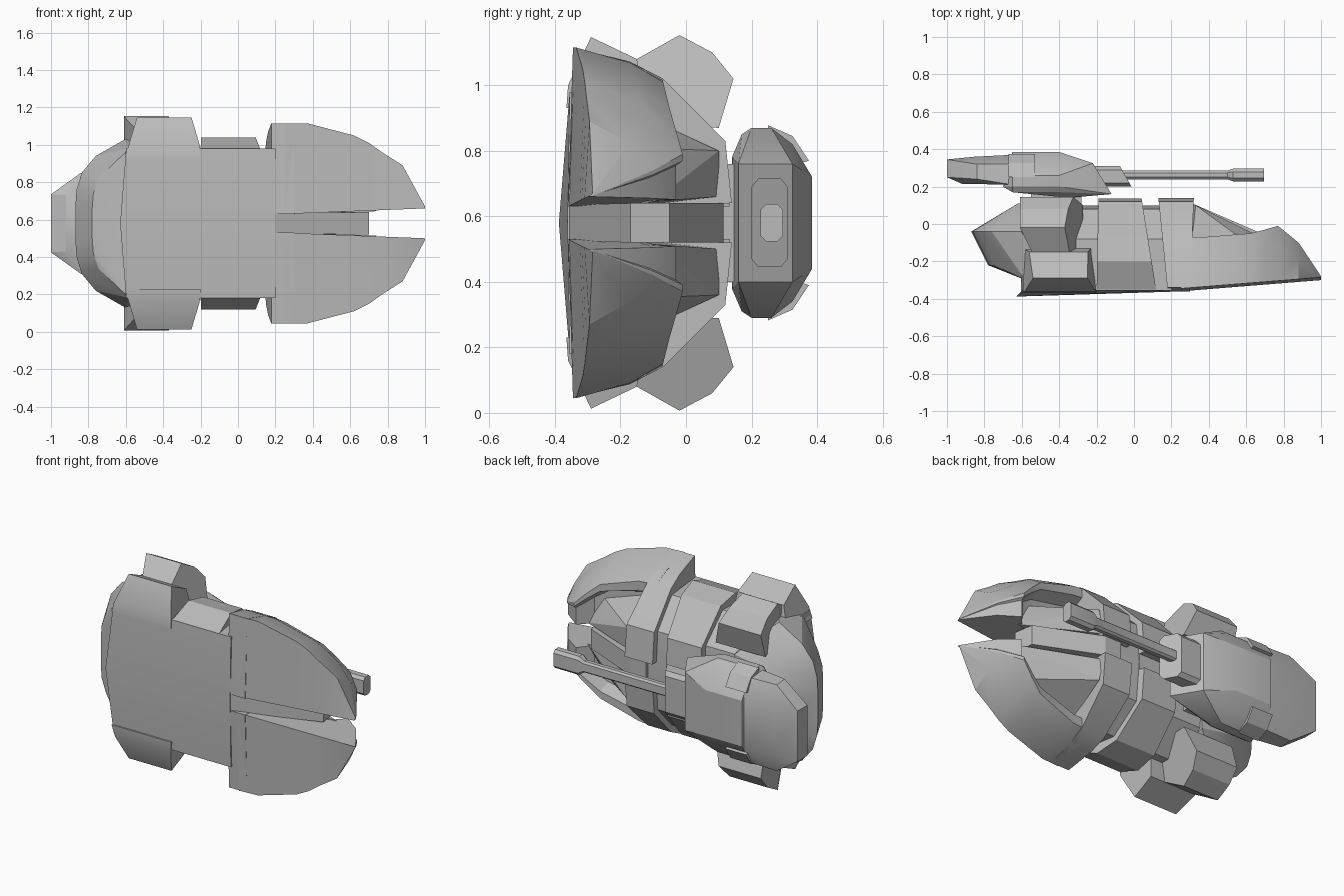
import bpy, bmesh, math

MID = 0.58  # height of the vehicle's plane of symmetry
PAIR = (1, -1)

if "Cube" in bpy.data.objects:
    bpy.data.objects.remove(bpy.data.objects["Cube"], do_unlink=True)

grey = bpy.data.materials.new("plain_grey")
grey.use_nodes = True
shade = (0.5, 0.5, 0.5, 1)
grey.diffuse_color = shade
grey.node_tree.nodes["Principled BSDF"].inputs["Base Color"].default_value = shade


def finish(name, bm):
    """Turn the mesh data into a shaded object."""
    bmesh.ops.recalc_face_normals(bm, faces=bm.faces)
    mesh = bpy.data.meshes.new(name)
    bm.to_mesh(mesh)
    bm.free()
    mesh.materials.append(grey)
    obj = bpy.data.objects.new(name, mesh)
    bpy.context.collection.objects.link(obj)
    bpy.ops.object.select_all(action="DESELECT")
    obj.select_set(True)
    bpy.context.view_layer.objects.active = obj
    bpy.ops.object.shade_smooth_by_angle(angle=math.radians(22))


def place(bm, x, y, side):
    return bm.verts.new((x, y, MID + side))


def loft(name, sections):
    """Skin closed rings of (x, y, side) points and cap both ends."""
    bm = bmesh.new()
    rings = [[place(bm, *point) for point in ring] for ring in sections]
    count = len(rings[0])
    for near, far in zip(rings, rings[1:]):
        for i in range(count):
            j = (i + 1) % count
            bm.faces.new((near[i], near[j], far[j], far[i]))
    bm.faces.new(rings[0])
    bm.faces.new(rings[-1])
    finish(name, bm)


def slab(name, profile, rear, front):
    """Run a (y, side) profile between two end surfaces x = f(y, side)."""
    loft(name, [[(end(y, side), y, side) for y, side in profile] for end in (rear, front)])


def both(profile):
    """Complete a half profile across the plane of symmetry."""
    return profile + [(y, -side) for y, side in reversed(profile) if side > 0]


def flip(profile, sign):
    return [(y, side * sign) for y, side in profile]


def hull(name, points, signs):
    """Wrap flat faces around a few corner points."""
    bm = bmesh.new()
    for x, y, side in points:
        for sign in signs:
            place(bm, x, y, side * sign)
    bmesh.ops.convex_hull(bm, input=bm.verts)
    bmesh.ops.dissolve_limit(bm, angle_limit=0.02, verts=bm.verts, edges=bm.edges)
    finish(name, bm)


def ramp(at_belly, at_deck):
    """End surface leaning from the belly to the deck."""
    return lambda y, side: at_belly + (at_deck - at_belly) * (y + 0.36) / 0.5


def mix(a, b, amount):
    return a + (b - a) * amount


# Hull core with a bowed rear edge and a belly rising towards the front
def core_ring(x, belly, bow):
    half = [(belly, 0), (-0.355, 0.4), (-0.08, 0.4), (0.08, 0.24), (0.1, 0)]
    return [(x + bow * side * side, y, side) for y, side in both(half)]


loft("hull_core", [core_ring(-0.63, -0.388, 0.2), core_ring(0.2, -0.362, 0)])
band = [(-0.35, 0.4), (-0.2, 0.46), (-0.06, 0.43), (0.12, 0.24), (0.135, 0.05), (0.1, 0.05)]
slab("middle_band", both(band), ramp(-0.2, -0.19), ramp(0.12, 0.04))

# Tail: a faceted, rounded stern with a sharp rim
tail = [(-0.62, 0.11, 0.22), (-0.4, 0.1, 0.25), (-0.58, -0.3, 0.4), (-0.4, -0.34, 0.4)]
for step in range(1, 6):
    side = 0.09 * step
    x = -0.87 + 6.5 * side ** 4
    tail.append((x, -0.04, side))
    tail.append((min(x + 0.09, -0.6), -0.22, side * 0.9))
hull("tail", tail, PAIR)


# Prong section: belly, bulging flank, raised rim and recessed floor
def prong_ring(x, width, rim_side, rim, floor, sign):
    along = (x - 0.25) / 0.75
    belly = mix(-0.36, -0.3, along)
    gap = mix(0.05, 0.08, along)
    half = [
        (belly, gap),
        (belly + 0.015, width),
        (mix(belly, rim, 0.65), mix(width, rim_side, 0.45)),
        (rim, rim_side),
        (rim, mix(rim_side, gap, 0.15)),
        (floor, mix(rim_side, gap, 0.25)),
        (floor, gap),
    ]
    return [(x, y, side) for y, side in flip(half, sign)]


# x, flank half width, rim half width, rim height, floor height
stations = [
    (0.25, 0.535, 0.44, -0.07, -0.15),
    (0.37, 0.535, 0.43, -0.07, -0.15),
    (0.62, 0.47, 0.35, -0.05, -0.13),
    (0.7, 0.43, 0.28, -0.03, -0.11),
    (0.77, 0.38, 0.21, -0.01, -0.03),
    (0.88, 0.31, 0.16, -0.1, -0.11),
    (1, 0.09, 0.085, -0.28, -0.285),
]
fairing = [(0.3, 0.1, 0.08), (0.33, 0.1, 0.22), (0.3, -0.16, 0.34), (0.3, -0.16, 0.05),
           (0.45, 0.03, 0.08), (0.45, 0.02, 0.21), (0.6, -0.06, 0.07), (0.6, -0.06, 0.18),
           (0.74, -0.1, 0.065), (0.66, -0.14, 0.23)]
shoulder = [(-0.36, 0.05), (-0.34, 0.535), (-0.17, 0.49), (-0.07, 0.44), (0.12, 0.25), (0.14, 0.06)]
upper_pod = [(-0.15, 0.5), (-0.02, 0.573), (0.08, 0.52), (0.145, 0.44), (0.1, 0.29), (-0.25, 0.3)]
skirt = [(-0.365, 0.35), (-0.36, 0.42), (-0.29, 0.567), (-0.15, 0.5), (-0.12, 0.35)]
cheek = [(0.25, 0.15), (0.25, 0.298), (0.325, 0.265), (0.375, 0.19)]

for label, sign in zip(("left", "right"), PAIR):
    slab(label + "_front_band", flip(shoulder, sign), ramp(0.18, 0.13), ramp(0.3, 0.32))
    slab(label + "_upper_pod", flip(upper_pod, sign),
         lambda y, side: -0.61 + 0.5 * max(0, -y - 0.02),
         lambda y, side: -0.17 - 0.35 * abs(side))
    slab(label + "_skirt_pod", flip(skirt, sign),
         lambda y, side: -0.71 + 0.3 * abs(side),
         lambda y, side: -0.2 - 0.25 * max(0, abs(side) - 0.4) - 0.1 * (y + 0.36))
    loft(label + "_prong", [prong_ring(*station, sign) for station in stations])
    hull(label + "_prong_fairing", fairing, [sign])
    slab(label + "_turret_pod", flip(cheek, sign), ramp(-0.67, -0.67), ramp(-0.53, -0.53))

# Spine filling the slot between the prongs
hull("slot_spine", [(0.19, -0.36, 0.055), (0.7, -0.17, 0.06), (0.68, -0.05, 0.06),
                    (0.5, 0, 0.06), (0.3, 0.115, 0.06), (0.19, 0.115, 0.06)], PAIR)

# Turret
girth = [(0.17, 0.27), (0.2, 0.29), (0.26, 0.29), (0.325, 0.24), (0.385, 0.14)]
body = [(x, y, side) for x in (-0.65, -0.4) for y, side in girth]
body += [(-0.22, 0.325, 0.18), (-0.12, 0.16, 0.18), (-0.35, 0.14, 0.2), (-0.7, 0.2, 0.24)]
hull("turret_body", body, PAIR)
hull("turret_bustle", [(-1, 0.25, 0.155), (-1, 0.345, 0.155), (-0.92, 0.215, 0.15),
                       (-0.84, 0.24, 0.27), (-0.84, 0.32, 0.265), (-0.85, 0.36, 0.15),
                       (-0.65, 0.37, 0.16), (-0.65, 0.32, 0.26), (-0.65, 0.21, 0.27)], PAIR)
slab("turret_ring", both([(0.05, 0.18), (0.16, 0.18)]), ramp(-0.55, -0.55), ramp(-0.28, -0.28))

# Gun: leaning mantlet, then barrel widening into the muzzle
mantlet = [(0.2, 0.11), (0.22, 0.135), (0.29, 0.135), (0.31, 0.11)]
slab("mantlet", both(mantlet), ramp(0.1, -0.17), ramp(0.3, 0.02))


def gun_ring(x, tall, wide):
    """Rectangle around the gun axis with its corners chamfered."""
    half = [(-tall, wide * 0.7), (-tall / 2, wide), (tall / 2, wide), (tall, wide * 0.7)]
    return [(x, 0.262 + y, side) for y, side in both(half)]


thin, thick = (0.024, 0.034), (0.034, 0.057)
loft("gun_barrel", [gun_ring(-0.1, *thin), gun_ring(0.5, *thin),
                    gun_ring(0.53, *thick), gun_ring(0.695, *thick)])
